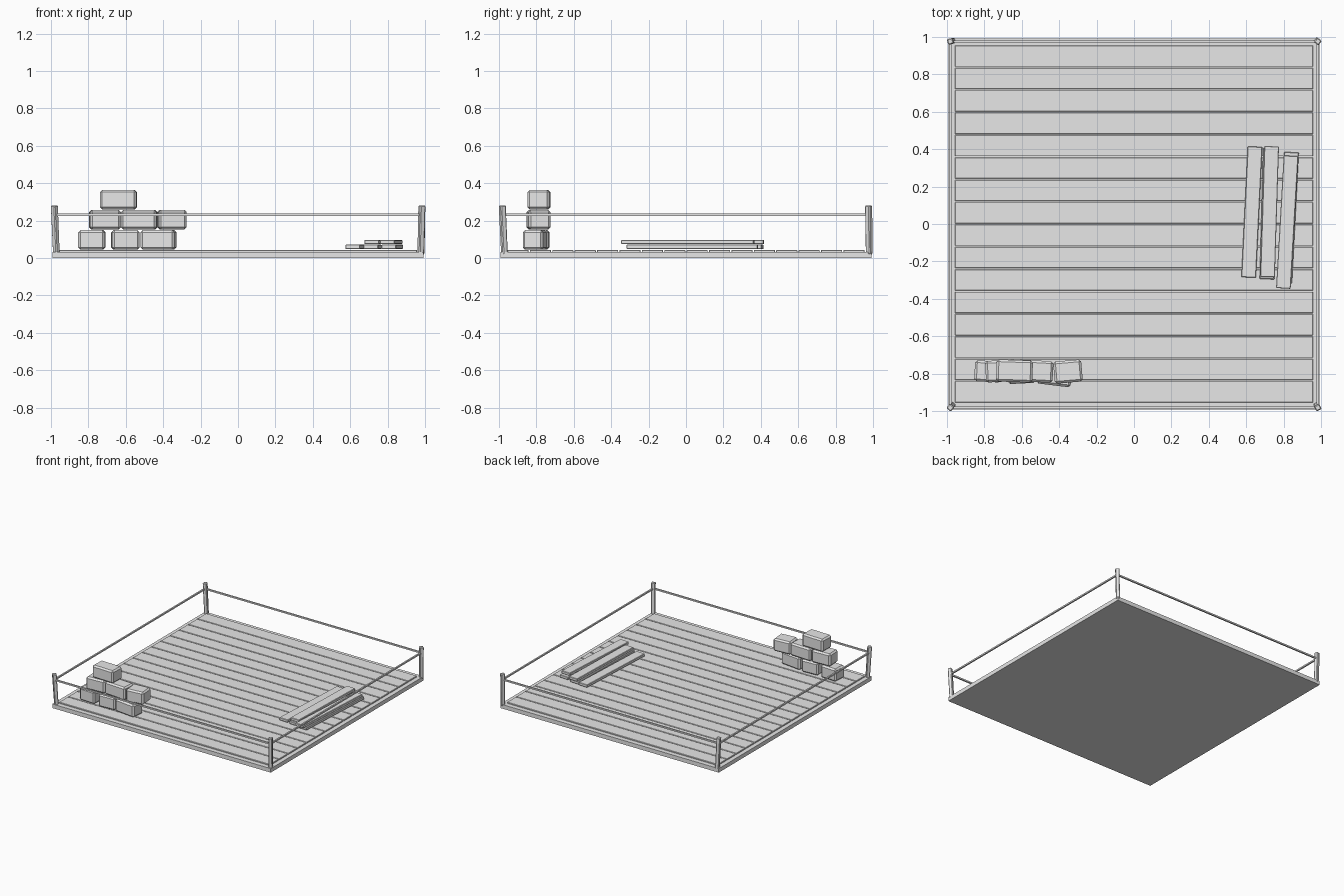
import bpy, bmesh, math
from mathutils import Matrix, Vector

if "Cube" in bpy.data.objects:
    bpy.data.objects.remove(bpy.data.objects["Cube"])

grey = bpy.data.materials.new("plain_grey")
grey.diffuse_color = (0.8, 0.8, 0.8, 1)
grey.use_nodes = True
grey.node_tree.nodes["Principled BSDF"].inputs["Base Color"].default_value = grey.diffuse_color


def finish(name, bm, bevel=0.0):
    """Turn a bmesh into a named object with an optional chamfer."""
    me = bpy.data.meshes.new(name)
    bm.to_mesh(me)
    bm.free()
    me.materials.append(grey)
    ob = bpy.data.objects.new(name, me)
    bpy.context.collection.objects.link(ob)
    if bevel:
        m = ob.modifiers.new("chamfer", 'BEVEL')
        m.width = bevel
        m.segments = 1
    return ob


def box(name, centre, size, turn=0.0, bevel=0.0):
    bm = bmesh.new()
    mat = (Matrix.Translation(centre) @ Matrix.Rotation(math.radians(turn), 4, 'Z')
           @ Matrix.Diagonal((*size, 1)))
    bmesh.ops.create_cube(bm, size=1, matrix=mat)
    return finish(name, bm, bevel)


def bar(name, a, b, r1, r2, sides, bevel=0.0):
    """Tapered bar with a regular section between two points."""
    a, b = Vector(a), Vector(b)
    d = b - a
    bm = bmesh.new()
    mat = (Matrix.Translation((a + b) / 2) @ d.to_track_quat('Z', 'Y').to_matrix().to_4x4()
           @ Matrix.Rotation(math.pi / sides, 4, 'Z'))
    bmesh.ops.create_cone(bm, cap_ends=True, segments=sides, radius1=r1, radius2=r2,
                          depth=d.length, matrix=mat)
    return finish(name, bm, bevel)


# Base slab and floor planks
box("base", (0, 0, 0.0165), (1.985, 1.985, 0.033))
pitch = 1.915 / 16
for i in range(16):
    box("floor_plank", (0, -0.9575 + pitch * (i + 0.5), 0.037),
        (1.915, pitch - 0.007, 0.012), bevel=0.002)

# Corner posts: foot and head positions
posts = [((-0.971, -0.970), (-0.982, -0.982)), ((0.977, -0.970), (0.983, -0.982)),
         ((0.979, 0.979), (0.983, 0.976)), ((-0.971, 0.979), (-0.982, 0.976))]
for foot, head in posts:
    bar("corner_post", (*foot, 0.02), (*head, 0.281), 0.021, 0.022, 4, 0.005)

# Rails between neighbouring posts
for i in range(4):
    a, b = posts[i][1], posts[(i + 1) % 4][1]
    bar("rail", (*a, 0.231), (*b, 0.231), 0.0085, 0.0085, 4)

# Stacked blocks: x, y, z, length, depth, turn
blocks = [
    (-0.781, -0.788, 0.097, 0.142, 0.112, -3), (-0.602, -0.795, 0.097, 0.148, 0.115, 3),
    (-0.425, -0.808, 0.097, 0.184, 0.110, -7), (-0.711, -0.786, 0.205, 0.165, 0.115, 3),
    (-0.528, -0.787, 0.205, 0.190, 0.115, -3), (-0.353, -0.789, 0.205, 0.150, 0.118, 5),
    (-0.639, -0.786, 0.312, 0.194, 0.118, -2)]
for x, y, z, l, d, t in blocks:
    box("block", (x, y, z), (l, d, 0.104), t, 0.012)

# Loose boards in two layers: x, y, z, length, turn
boards = [
    (0.630, 0.064, 0.060, 0.70, -2.8), (0.720, 0.055, 0.060, 0.70, -1.5),
    (0.824, 0.034, 0.060, 0.70, -3.0), (0.725, 0.066, 0.086, 0.70, -1.8),
    (0.819, 0.010, 0.086, 0.71, -3.3)]
for x, y, z, l, t in boards:
    box("loose_board", (x, y, z), (0.078, l, 0.023), t, 0.003)
